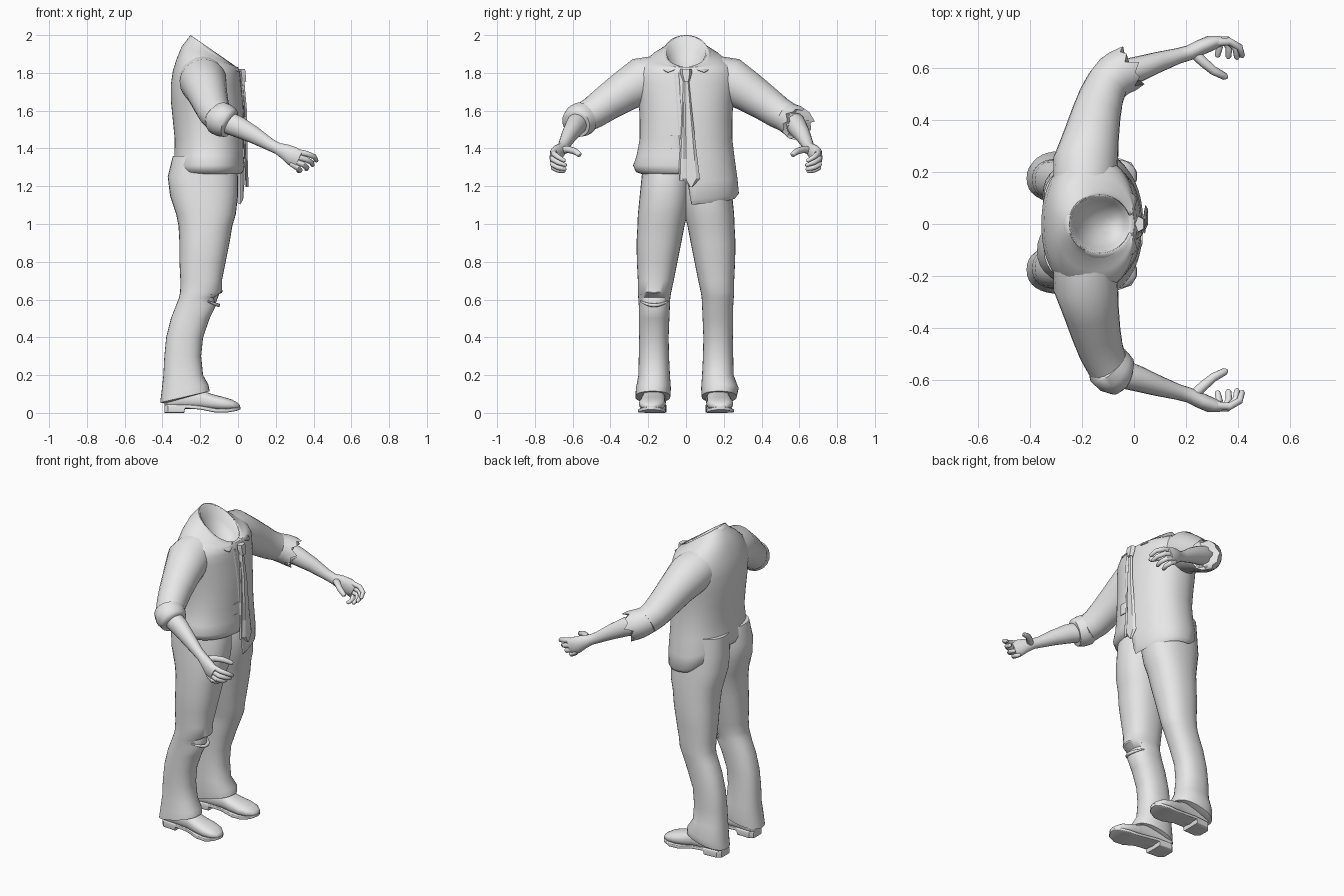
import bpy, bmesh, math
from mathutils import Vector, Matrix

grey = bpy.data.materials.new("plain_grey")
grey.diffuse_color = (0.8, 0.8, 0.8, 1)


def finish(name, bm, angle=50):
    bmesh.ops.recalc_face_normals(bm, faces=bm.faces)
    me = bpy.data.meshes.new(name)
    bm.to_mesh(me)
    bm.free()
    ob = bpy.data.objects.new(name, me)
    bpy.context.collection.objects.link(ob)
    me.materials.append(grey)
    bpy.ops.object.select_all(action='DESELECT')
    ob.select_set(True)
    bpy.context.view_layer.objects.active = ob
    bpy.ops.object.shade_smooth_by_angle(angle=math.radians(angle))
    return ob


def loft(name, rings, caps=(True, True), closed=True, angle=50):
    """Skin a list of equally long point rings."""
    bm = bmesh.new()
    vs = [[bm.verts.new(p) for p in r] for r in rings]
    n = len(rings[0])
    for a, b in zip(vs, vs[1:]):
        for i in range(n if closed else n - 1):
            j = (i + 1) % n
            bm.faces.new((a[i], a[j], b[j], b[i]))
    if caps[0]:
        bm.faces.new(vs[0])
    if caps[1]:
        bm.faces.new(vs[-1])
    return finish(name, bm, angle)


def spow(v, n):
    return math.copysign(abs(v) ** (2 / n), v)


def tube(name, pts, s=1, n=14, jag=0, caps=(True, True)):
    """Sweep ellipses along points (x, y, z, side radius, upright radius)."""
    P = [Vector(p[:3]) for p in pts]
    rings = []
    for k, p in enumerate(pts):
        t = (P[min(k + 1, len(P) - 1)] - P[max(k - 1, 0)]).normalized()
        side = t.cross(Vector((0, 0, 1))).normalized()
        up = side.cross(t)
        ring = []
        for i in range(n):
            a = 2 * math.pi * i / n
            q = P[k] + side * math.cos(a) * p[3] + up * math.sin(a) * p[-1]
            if jag and k >= len(pts) - 2:
                q += t * jag * (0, 0.9, -0.5, 0.3)[i % 4]
            ring.append((q.x, q.y * s, q.z))
        rings.append(ring)
    return loft(name, rings, caps)


# ---- shirt body: z, back x, front x, right half width, left half width, slope
N = 72
BODY = [(1.265, -.31, .012, .235, .262, 0), (1.275, -.335, .028, .265, .28, 0),
        (1.31, -.345, .035, .28, .272, 0), (1.36, -.337, .03, .262, .256, 0),
        (1.45, -.335, .03, .245, .245, 0), (1.55, -.345, .03, .245, .245, 0),
        (1.65, -.355, .025, .25, .25, 0), (1.74, -.355, .015, .265, .265, 0),
        (1.80, -.345, .01, .262, .262, -.01), (1.85, -.325, .003, .235, .235, -.025),
        (1.885, -.298, 0, .18, .18, -.055), (1.90, -.27, 0, .13, .13, -.075),
        (1.915, -.25, -.012, .112, .112, -.083), (1.91, -.24, -.02, .102, .102, -.08),
        (1.86, -.225, -.035, .09, .09, -.06), (1.80, -.16, -.08, .03, .03, -.02)]


def hem(a):
    """Hem height: tucked on the right, hanging out on the left front."""
    if a < .06 or a > math.pi - .2:
        return 1.265
    return 1.10 + .025 * a if a < 1.8 else 1.145 + .12 * (a - 1.8) / 1.14


body = []
for z, x0, x1, yr, yl, sl in BODY:
    ring = []
    for i in range(N):
        a = 2 * math.pi * i / N
        a = a - 2 * math.pi if a > math.pi else a
        c, s = spow(math.cos(a), 2.2), spow(math.sin(a), 2.2)
        zz = z + sl * c
        if z < 1.36:
            zz = 1.36 - (1.36 - z) / .095 * (1.36 - hem(a))
        ring.append(((x0 + x1) / 2 + c * (x1 - x0) / 2, s * (yl if s > 0 else yr), zz))
    body.append(ring)
loft("shirt_body", body, (False, True), angle=60)


def front_x(y, z):
    """Front surface of the shirt at a given y and z."""
    z = min(max(z, 1.31), 1.84)
    for a, b in zip(BODY, BODY[1:]):
        if a[0] <= z <= b[0]:
            f = (z - a[0]) / (b[0] - a[0])
            x0, x1, w = (a[k] + (b[k] - a[k]) * f for k in (1, 2, 3))
            return (x0 + x1) / 2 + (x1 - x0) / 2 * (1 - min(abs(y) / w, 1) ** 2.2) ** (1 / 2.2)


# ---- folded collar, open at the front with two pointed flaps
collar = [[], [], []]
for i in range(41):
    a = .30 + (2 * math.pi - .60) * i / 40
    c, s = math.cos(a), math.sin(a)
    tip = max(0, c) ** 3
    collar[0].append((-.131 + .12 * c, .114 * s, 1.917 - .083 * c))
    collar[1].append((-.133 + .136 * c, .13 * s, 1.90 - .078 * c))
    collar[2].append((-.135 + .155 * c, .148 * s + .06 * tip * math.copysign(1, s),
                      1.872 - .06 * c - .01 * tip))
flap = loft("collar", collar, (False, False), closed=False)
flap.modifiers.new("thickness", 'SOLIDIFY').thickness = .006


# ---- flat cloth strips laid on the shirt front: rows of (z, centre y, half width)
def strip(name, rows, lift, thick):
    rings = []
    for z, y, w in rows:
        xf = front_x(y, z) + lift
        rings.append([(xf, y - w, z), (xf + thick, y - w * .6, z), (xf + thick, y + w * .6, z),
                      (xf, y + w, z), (xf - thick * .5, y, z)])
    return loft(name, rings, angle=30)


strip("tie_blade", [(1.76, .002, .014), (1.6, .01, .022), (1.4, .02, .034), (1.24, .027, .047),
                    (1.195, .027, .006)], .01, .01)
strip("tie_tail", [(1.76, -.004, .01), (1.5, -.012, .014), (1.3, -.018, .02), (1.23, -.02, .018)],
      .004, .006)
strip("tie_knot", [(1.82, 0, .03), (1.80, 0, .032), (1.755, .002, .017)], .008, .022)
strip("shirt_placket", [(1.8, -.05, .012), (1.6, -.035, .012), (1.3, -.012, .012)], .001, .003)
strip("shirt_patch", [(1.47, -.06, .027), (1.40, -.06, .027)], .002, .004)

# ---- arms, hands
SLEEVE = [(-.19, .13, 1.775, .12), (-.185, .24, 1.755, .125), (-.165, .33, 1.70, .108),
          (-.145, .42, 1.64, .095), (-.125, .49, 1.59, .086), (-.10, .545, 1.56, .08)]
ROLLED = [(-.105, .535, 1.565, .078), (-.10, .543, 1.56, .09), (-.075, .567, 1.548, .09),
          (-.045, .583, 1.535, .08), (-.04, .585, 1.532, .062)]
TORN = [(-.11, .53, 1.567, .08), (-.075, .567, 1.548, .086), (-.035, .59, 1.53, .088),
        (-.036, .589, 1.53, .075)]
ARM = [(-.14, .53, 1.565, .055, .06), (-.06, .572, 1.54, .056, .06), (.01, .592, 1.51, .05, .056),
       (.09, .62, 1.468, .04, .045), (.17, .645, 1.42, .03, .033), (.21, .656, 1.40, .029, .031),
       (.25, .675, 1.382, .03, .042), (.29, .692, 1.358, .03, .052), (.325, .70, 1.342, .022, .046)]
FINGERS = {
    "index_finger": [(.30, .695, 1.385), (.365, .70, 1.372), (.405, .678, 1.355), (.415, .645, 1.335)],
    "middle_finger": [(.30, .70, 1.36), (.36, .705, 1.342), (.39, .675, 1.325), (.395, .638, 1.312)],
    "ring_finger": [(.295, .70, 1.335), (.345, .705, 1.315), (.365, .675, 1.298), (.362, .64, 1.29)],
    "little_finger": [(.28, .695, 1.322), (.315, .702, 1.298), (.328, .677, 1.284), (.32, .645, 1.28)],
    "thumb": [(.225, .66, 1.39), (.265, .622, 1.395), (.305, .588, 1.385), (.35, .565, 1.368)]}
for s, tag in ((1, "left"), (-1, "right")):
    tube(tag + "_sleeve", SLEEVE, s, 20)
    if s > 0:
        tube("left_torn_cuff", TORN, s, 20, jag=.035, caps=(False, False))
    else:
        tube("right_rolled_cuff", ROLLED, s, 20)
    tube(tag + "_forearm_and_palm", ARM, s, 16)
    for fname, pts in FINGERS.items():
        r = .019 if fname == "thumb" else .015
        end = Vector(pts[-1]) + (Vector(pts[-1]) - Vector(pts[-2])) * .18
        rows = [p + (r * f, r * f) for p, f in zip(pts, (1.1, 1, .9, .72))]
        tube(f"{tag}_{fname}", rows + [(*end, r * .3, r * .3)], s, 10)

# ---- trousers: z, back x, front x, inner y, outer y, slope
LEG = [(1.36, -.345, -.03, -.03, .225, 0), (1.25, -.372, 0, -.03, .235, 0),
       (1.15, -.36, 0, -.025, .245, 0), (1.05, -.327, -.012, -.008, .255, 0),
       (.99, -.315, -.03, .008, .257, 0), (.9, -.31, -.045, .025, .262, 0),
       (.8, -.31, -.065, .045, .26, 0), (.7, -.305, -.085, .065, .255, 0),
       (.64, -.306, -.095, .078, .255, 0), (.61, -.312, -.107, .083, .253, 0),
       (.57, -.328, -.122, .085, .25, 0), (.5, -.355, -.15, .088, .25, 0),
       (.4, -.38, -.185, .092, .248, 0), (.3, -.39, -.195, .09, .25, 0),
       (.2, -.395, -.185, .085, .252, 0), (.13, -.405, -.157, .08, .265, .02),
       (.085, -.412, -.15, .083, .268, .03), (.08, -.39, -.17, .1, .25, .03)]
for s, tag in ((1, "left"), (-1, "right")):
    rings = []
    for z, x0, x1, y0, y1, sl in LEG:
        if s < 0 and z in (.64, .61, .57):      # torn knee pinches inward
            x1 += {.64: .012, .61: -.022, .57: .006}[z]
        if s > 0:
            x0 = max(x0, -.35) if z > 1.1 else x0
            y1 += .014 if z == .13 else 0
        ring = []
        for i in range(32):
            a = 2 * math.pi * i / 32
            c, q = spow(math.cos(a), 2.3), spow(math.sin(a), 2.3)
            ring.append(((x0 + x1) / 2 + c * (x1 - x0) / 2,
                         s * ((y0 + y1) / 2 + q * (y1 - y0) / 2), z + sl * c))
        rings.append(ring)
    loft(tag + "_trouser_leg", rings)

# ---- frayed lips around the knee tear
for nm, zc, dz in (("upper_knee_tear", .627, .016), ("lower_knee_tear", .59, -.02)):
    pts = []
    for i in range(9):
        u = -1 + i / 4
        w = .004 + .006 * (1 - u * u)
        pts.append((-.092 - .055 * u * u - (.012 if dz < 0 else 0), .168 + .072 * u,
                    zc + dz * (1 - u * u), w, w))
    tube(nm, pts, -1, 8)

# ---- shoes: x, half width, bottom z, top z
SHOE = [(-.39, .035, .03, .08), (-.375, .055, .02, .10), (-.30, .06, .02, .13), (-.2, .06, .02, .125),
        (-.14, .066, .015, .10), (-.08, .07, .012, .085), (-.03, .06, .015, .07), (0, .036, .02, .052),
        (.01, .012, .026, .04)]
SOLE = [(-.39, .04, 0, .04), (-.37, .06, 0, .045), (-.285, .062, 0, .045), (-.28, .062, .024, .045),
        (-.2, .06, .018, .038), (-.12, .071, .002, .024), (-.06, .073, .002, .022),
        (-.01, .052, .01, .028), (.012, .015, .018, .032)]
for s, tag in ((1, "left"), (-1, "right")):
    for part, rows, n in (("shoe_upper", SHOE, 2.4), ("shoe_sole", SOLE, 9)):
        rings = []
        for x, w, zb, zt in rows:
            ring = []
            for i in range(24):
                a = 2 * math.pi * (i + .5) / 24
                y = w * spow(math.cos(a), n) + .172 + .06 * (x + .2)
                ring.append((x, s * y, (zb + zt) / 2 + (zt - zb) / 2 * spow(math.sin(a), n)))
            rings.append(ring)
        loft(f"{tag}_{part}", rings, angle=40)
